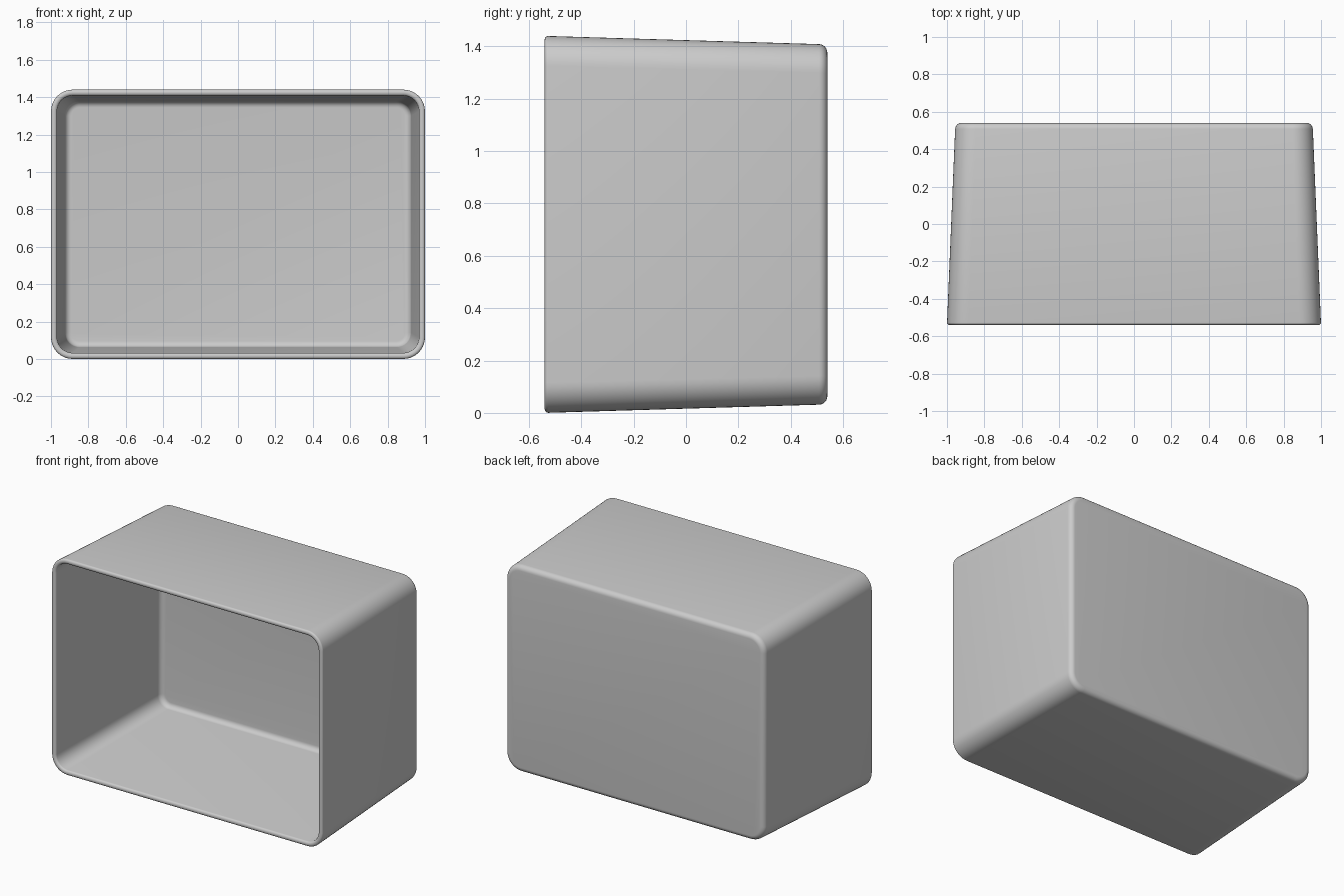
import bpy, bmesh, math

if "Cube" in bpy.data.objects:
    bpy.data.objects.remove(bpy.data.objects["Cube"])

W, H, CZ = 1.0, 0.72, 0.72      # half width, half height, centre height at the rim
FRONT, BACK = -0.54, 0.54
WALL, SEG = 0.032, 10


def taper(y):
    # draft: the shell narrows toward the back
    return 1.0 - 0.045 * (y - FRONT) / (BACK - FRONT)


def ring(bm, y, inset):
    # rounded rectangle in the xz plane, offset inward from the outer skin
    t = taper(y)
    w, h = W * t - inset, H * t - inset
    r = max(0.115 * t - inset, 0.03)
    verts = []
    for k, (sx, sz) in enumerate(((1, 1), (-1, 1), (-1, -1), (1, -1))):
        for i in range(SEG + 1):
            a = math.pi / 2 * (k + i / SEG)
            verts.append(bm.verts.new((sx * (w - r) + r * math.cos(a), y,
                                       CZ + sz * (h - r) + r * math.sin(a))))
    return verts


def fillet(y_end, inset, r, steps, way):
    # quarter-round steps running from a side wall into a back face
    pts = []
    for i in range(steps + 1):
        a = math.pi / 2 * i / steps
        pts.append((y_end - r + r * math.sin(a), inset + r * (1 - math.cos(a))))
    return pts[::way]


# Section of the shell: outer back edge, rounded rim, then inner back edge
e = WALL / 2
section = fillet(BACK, 0, 0.032, 6, -1)
section += [(FRONT + e * 0.8 * (1 - math.sin(math.pi * i / 10)),
             e * (1 - math.cos(math.pi * i / 10))) for i in range(11)]
section += fillet(BACK - WALL, WALL, 0.032, 6, 1)

bm = bmesh.new()
rings = [ring(bm, y, inset) for y, inset in section]
for a, b in zip(rings, rings[1:]):
    n = len(a)
    for i in range(n):
        j = (i + 1) % n
        bm.faces.new((a[i], a[j], b[j], b[i]))
# outer and inner back panels
bm.faces.new(rings[0])
bm.faces.new(rings[-1])
bmesh.ops.recalc_face_normals(bm, faces=bm.faces[:])

mesh = bpy.data.meshes.new("open_box_shell")
bm.to_mesh(mesh)
bm.free()
box = bpy.data.objects.new("open_box_shell", mesh)
bpy.context.collection.objects.link(box)
bpy.context.view_layer.objects.active = box
box.select_set(True)
bpy.ops.object.shade_smooth_by_angle(angle=math.radians(35))
